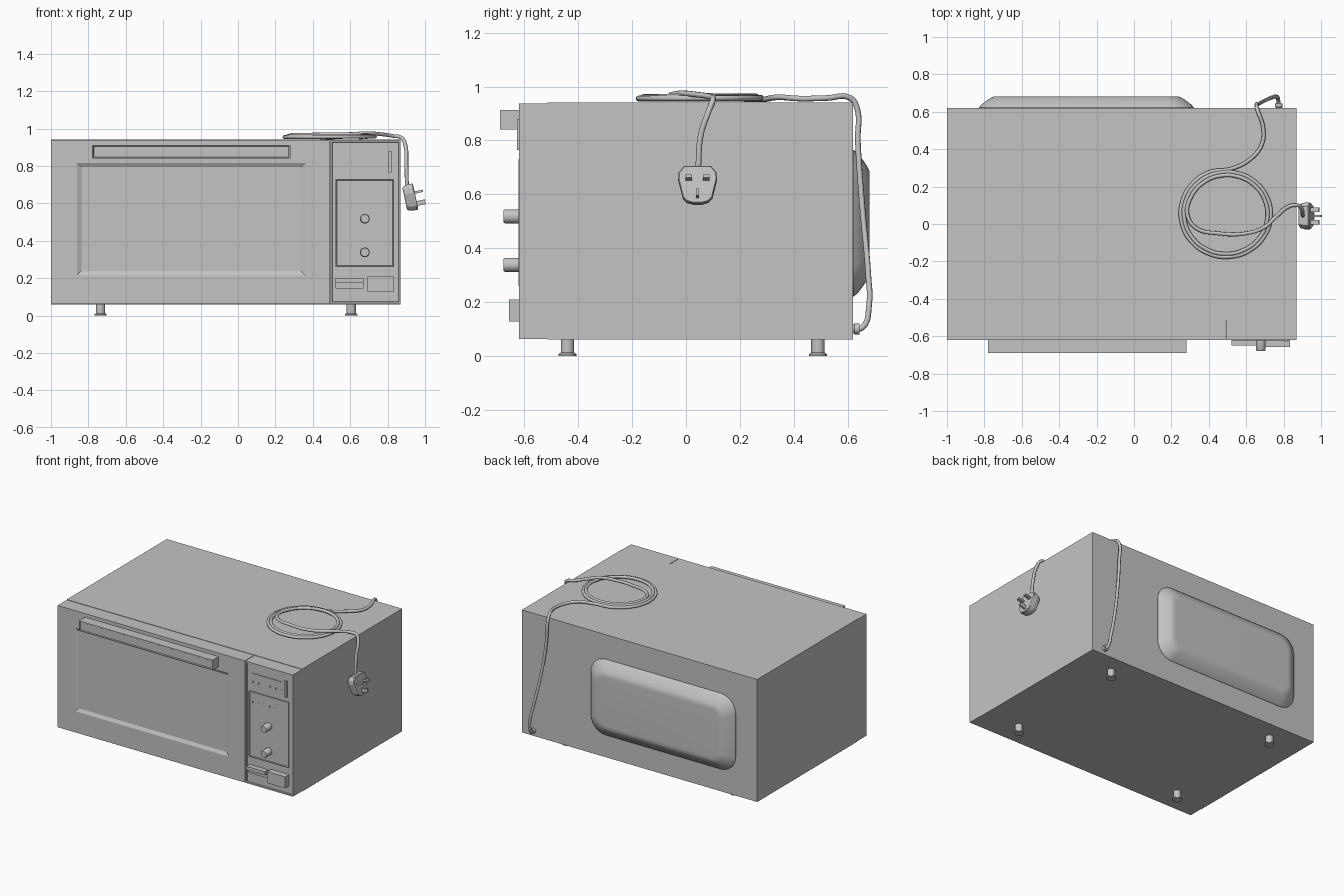
import bpy, bmesh, math
from mathutils import Vector, Matrix

default = bpy.data.objects.get("Cube")
if default:
    bpy.data.objects.remove(default, do_unlink=True)

grey = bpy.data.materials.new("plain grey")
grey.use_nodes = True
grey.diffuse_color = (0.55, 0.55, 0.55, 1)
grey.node_tree.nodes["Principled BSDF"].inputs["Base Color"].default_value = (0.55, 0.55, 0.55, 1)


def finish(name, bm, smooth=False):
    bmesh.ops.recalc_face_normals(bm, faces=bm.faces)
    mesh = bpy.data.meshes.new(name)
    bm.to_mesh(mesh)
    bm.free()
    mesh.materials.append(grey)
    obj = bpy.data.objects.new(name, mesh)
    bpy.context.collection.objects.link(obj)
    if smooth:
        bpy.ops.object.select_all(action='DESELECT')
        obj.select_set(True)
        bpy.context.view_layer.objects.active = obj
        bpy.ops.object.shade_smooth_by_angle(angle=math.radians(35))
    return obj


def loft(name, rings, smooth=False):
    """Join matching rings of points and cap both ends."""
    bm = bmesh.new()
    loops = [[bm.verts.new(p) for p in ring] for ring in rings]
    n = len(loops[0])
    for a, b in zip(loops, loops[1:]):
        for i in range(n):
            j = (i + 1) % n
            bm.faces.new((a[i], a[j], b[j], b[i]))
    bm.faces.new(loops[0])
    bm.faces.new(loops[-1])
    return finish(name, bm, smooth)


def rect(x0, x1, z0, z1, y, inset=0, radius=0, steps=8):
    """Rectangle in the front plane, with rounded corners if asked."""
    x0, x1, z0, z1 = x0 + inset, x1 - inset, z0 + inset, z1 - inset
    if not radius:
        return [(x0, y, z0), (x1, y, z0), (x1, y, z1), (x0, y, z1)]
    points = []
    corners = [(x1, z1, -1, -1), (x0, z1, 1, -1), (x0, z0, 1, 1), (x1, z0, -1, 1)]
    for k, (cx, cz, sx, sz) in enumerate(corners):
        for s in range(steps + 1):
            a = math.pi / 2 * (k + s / steps)
            points.append((cx + sx * radius + radius * math.cos(a), y,
                           cz + sz * radius + radius * math.sin(a)))
    return points


def box(name, x0, x1, y0, y1, z0, z1):
    return loft(name, [rect(x0, x1, z0, z1, y) for y in (y0, y1)])


def turned(name, profile, centre, axis='Z', sides=24):
    """Round part from (radius, height) pairs."""
    rings = []
    for r, h in profile:
        ring = []
        for i in range(sides):
            a = math.tau * i / sides
            u, v = r * math.cos(a), r * math.sin(a)
            ring.append(Vector(centre) + Vector((u, v, h) if axis == 'Z' else (u, -h, v)))
        rings.append(ring)
    return loft(name, rings, True)


# Cabinet
FRONT, SEAM, BACK = -0.62, -0.515, 0.62
box("cabinet", -1, 0.87, SEAM, BACK, 0.06, 0.94)

# Rear bulge with soft, rounded edges
steps = [(0, 0.61), (0, 0.622), (0.012, 0.637), (0.045, 0.662), (0.065, 0.675),
         (0.08, 0.681), (0.1, 0.682)]
loft("rear_bulge", [rect(-0.83, 0.32, 0.22, 0.765, y, i, 0.12 - 0.6 * i) for i, y in steps], True)

# Door with a shallow window recess
door = (-1, 0.488, 0.063, 0.937)
window = (-0.86, 0.36, 0.215, 0.815)
loft("door", [rect(*door, SEAM), rect(*door, FRONT), rect(*window, FRONT),
              rect(*window, FRONT + 0.012, 0.022)])

# Door handle with a framed front
handle = (-0.78, 0.28, 0.84, 0.912)
loft("door_handle", [rect(*handle, FRONT + 0.002), rect(*handle, -0.69),
                     rect(*handle, -0.69, 0.006), rect(*handle, -0.685, 0.009)])

# Control panel with a thin raised rim
panel = (0.492, 0.87, 0.063, 0.937)
FLOOR = FRONT + 0.007
loft("control_panel", [rect(*panel, SEAM), rect(*panel, FRONT), rect(*panel, FRONT, 0.01),
                       rect(*panel, FLOOR, 0.012)])

# Dial plate with a fine border
plate = (0.52, 0.835, 0.26, 0.73)
loft("dial_plate", [rect(*plate, FLOOR + 0.002), rect(*plate, FRONT - 0.002),
                    rect(*plate, FRONT - 0.002, 0.006), rect(*plate, FRONT + 0.002, 0.008)])

# Two turning knobs
for name, z in (("upper_knob", 0.518), ("lower_knob", 0.338)):
    turned(name, [(0.026, 0), (0.026, 0.052), (0.022, 0.058)], (0.678, FRONT, z), 'Y')

# Display strip, side switch and push buttons
box("display_strip", 0.545, 0.77, FLOOR - 0.004, FLOOR + 0.001, 0.855, 0.862)
box("side_switch", 0.805, 0.822, FRONT - 0.008, FLOOR, 0.765, 0.88)
box("start_flap", 0.522, 0.67, -0.65, FLOOR, 0.175, 0.2)
box("start_plate", 0.522, 0.67, FRONT - 0.004, FLOOR, 0.145, 0.176)
box("open_button", 0.692, 0.835, -0.657, FLOOR, 0.128, 0.21)

# Rows of small indicator marks
for row, z, depth in (("upper", 0.8, FLOOR), ("lower", 0.66, FRONT + 0.002)):
    for i in range(6):
        x = 0.545 + 0.045 * i
        box(f"{row}_mark_{i + 1}", x, x + 0.006, depth - 0.003, depth + 0.001, z - 0.008, z + 0.008)

# Four feet with flared bases
for side, x in (("right", -0.735), ("left", 0.605)):
    for end, y in (("front", -0.44), ("back", 0.49)):
        turned(f"{end}_{side}_foot",
               [(0.033, 0), (0.033, 0.006), (0.025, 0.012), (0.025, 0.062)], (x, y, 0))

# Power cord: up the back, coiled on top, then over the side
cord = [(0.775, 0.62, 0.1), (0.772, 0.655, 0.105), (0.765, 0.68, 0.19), (0.74, 0.677, 0.3),
        (0.69, 0.655, 0.55), (0.66, 0.638, 0.8), (0.655, 0.635, 0.92), (0.66, 0.61, 0.957),
        (0.69, 0.52, 0.957), (0.685, 0.43, 0.955), (0.62, 0.345, 0.96)]
TURNS = 30
for i in range(TURNS + 1):
    t = i / TURNS
    a = math.radians(85 + 815 * t)
    shrink = 1 - 0.16 * t
    cord.append((0.495 + 0.25 * shrink * math.cos(a), 0.055 + 0.24 * shrink * math.sin(a),
                 0.953 + 0.012 * t))
cord += [(0.33, -0.02, 0.966), (0.45, -0.05, 0.968), (0.6, -0.05, 0.97), (0.7, -0.015, 0.975),
         (0.76, 0.04, 0.97), (0.83, 0.095, 0.96), (0.875, 0.1, 0.95), (0.895, 0.085, 0.91),
         (0.9, 0.055, 0.82), (0.903, 0.045, 0.69)]
curve = bpy.data.curves.new("power_cord", 'CURVE')
curve.dimensions = '3D'
curve.bevel_depth = 0.0105
curve.bevel_resolution = 2
curve.resolution_u = 6
curve.use_fill_caps = True
spline = curve.splines.new('BEZIER')
spline.bezier_points.add(len(cord) - 1)
for point, co in zip(spline.bezier_points, cord):
    point.co = co
    point.handle_left_type = point.handle_right_type = 'AUTO'
curve.materials.append(grey)
bpy.context.collection.objects.link(bpy.data.objects.new("power_cord", curve))
turned("cord_grommet", [(0.02, 0), (0.02, 0.02), (0.014, 0.025)], (0.775, 0.645, 0.1), 'Y', 16)

# Three-pin plug hanging at a tilt
tilt = Matrix.Translation((0.92, 0.043, 0.632)) @ Matrix.Rotation(math.radians(-12), 4, 'Y')
half = [(0.05, 0.07), (0.07, 0.045), (0.072, 0.02), (0.055, -0.05), (0.04, -0.066), (0.015, -0.073)]
outline = half + [(-y, z) for y, z in reversed(half)]
body = loft("plug_body", [[(x, y * s, z * s) for y, z in outline]
                          for x, s in ((-0.03, 0.8), (-0.022, 0.92), (0.0, 1), (0.025, 1), (0.03, 0.95))])
body.matrix_world = tilt
pins = [("front_pin", -0.033, 0.02, 0.012, 0.006), ("back_pin", 0.033, 0.02, 0.012, 0.006),
        ("earth_pin", 0, -0.04, 0.006, 0.013)]
for name, y, z, w, h in pins:
    pin = box(name, 0.028, 0.075, y - w, y + w, z - h, z + h)
    pin.matrix_world = tilt
